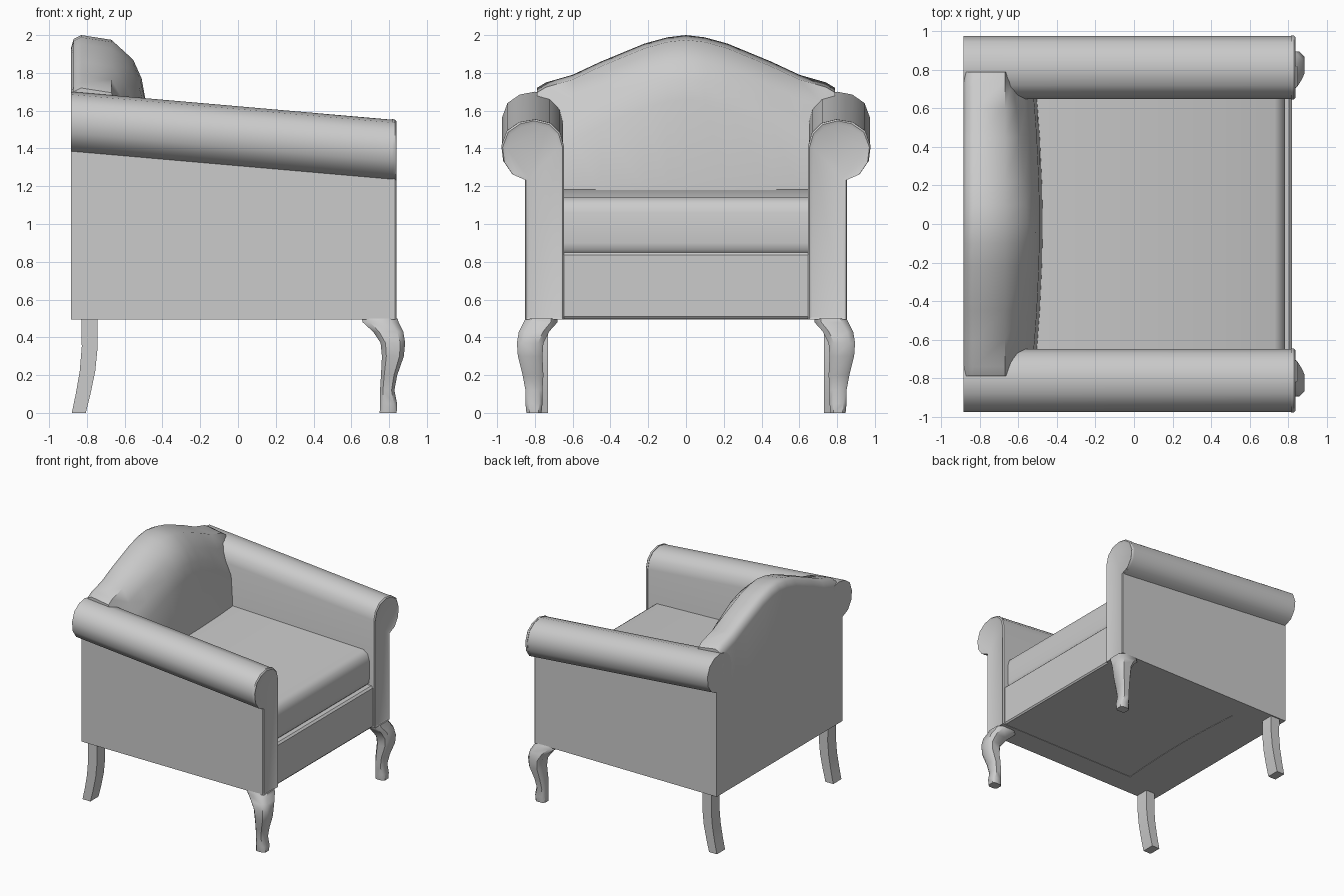
import bpy, bmesh, math

cube = bpy.data.objects.get("Cube")
if cube:
    bpy.data.objects.remove(cube, do_unlink=True)

fabric = bpy.data.materials.new("grey upholstery")
fabric.use_nodes = True
GREY = (0.6, 0.6, 0.6, 1)
fabric.diffuse_color = GREY
fabric.node_tree.nodes["Principled BSDF"].inputs["Base Color"].default_value = GREY


def loft(name, rings, mirror=False, front_inset=0, angle=38):
    """Skin a row of closed rings, cap both ends, optionally mirror across y."""
    bm = bmesh.new()
    rows = [[bm.verts.new(p) for p in ring] for ring in rings]
    n = len(rows[0])
    for a, b in zip(rows, rows[1:]):
        for i in range(n):
            j = (i + 1) % n
            bm.faces.new((a[i], a[j], b[j], b[i]))
    bm.faces.new(rows[0])
    end = bm.faces.new(rows[-1])
    bmesh.ops.recalc_face_normals(bm, faces=bm.faces)
    if front_inset:
        bmesh.ops.inset_region(bm, faces=[end], thickness=front_inset, depth=-0.008)
    me = bpy.data.meshes.new(name)
    bm.to_mesh(me)
    bm.free()
    me.materials.append(fabric)
    me.shade_smooth()
    me.set_sharp_from_angle(angle=math.radians(angle))
    ob = bpy.data.objects.new(name, me)
    bpy.context.collection.objects.link(ob)
    if mirror:
        mod = ob.modifiers.new("Mirror", 'MIRROR')
        mod.use_axis = (False, True, False)
    return ob


# Rolled arms: the roll rises towards the back
ARM = [(0.65, 0.495), (0.85, 0.495), (0.85, 1.235), (0.92, 1.265), (0.965, 1.33),
       (0.975, 1.41), (0.945, 1.49), (0.88, 1.535), (0.8, 1.55), (0.72, 1.53),
       (0.67, 1.48), (0.65, 1.41)]


def arm_ring(x, grow=0.0):
    lift = 0.15 * (0.84 - x) / 1.72
    ring = []
    for y, z in ARM:
        out = grow if y > 0.8 else -grow
        ring.append((x, y + out, z + lift + grow if z > 0.6 else z))
    return ring


loft("arm", [arm_ring(-0.885), arm_ring(0.82)], mirror=True)
# Slim welt and inset panel on the arm fronts
loft("arm_front", [arm_ring(0.815, 0.003), arm_ring(0.83, 0.003), arm_ring(0.838, -0.004)],
     mirror=True, front_inset=0.02)


# Arched back with a rounded crest, reaching down to the base
def back_ring(y, h):
    f = -0.475 - 0.045 * (y / 0.8) ** 2
    crest = f - 0.035 - 0.04 * abs(y) / 0.8
    return [(x, y, z) for x, z in (
        (-0.885, 0.495), (-0.885, h - 0.07), (-0.87, h - 0.02), (-0.83, h),
        (-0.67, h - 0.025), (crest - 0.045, h - 0.13), (crest, h - 0.23),
        (f - 0.015, h - 0.34), (f, 1.19), (f, 0.495))]


HALF_ARCH = [(0.79, 1.72), (0.74, 1.75), (0.6, 1.79), (0.45, 1.86), (0.22, 1.955), (0.1, 1.988)]
arch = [(-y, h) for y, h in HALF_ARCH] + [(0, 2.0)] + HALF_ARCH[::-1]
loft("back_rest", [back_ring(y, h) for y, h in arch], angle=50)

# Seat cushion, sloping slightly to the front
CUSHION = [(-0.6, 0.85), (0.765, 0.85), (0.78, 0.865), (0.785, 0.9),
           (0.785, 1.06), (0.77, 1.11), (0.73, 1.14), (-0.6, 1.185)]
loft("seat_cushion", [[(x, y, z) for x, z in CUSHION] for y in (-0.655, 0.655)])

# Solid seat base below the cushion
BASE = [(-0.6, 0.498), (0.81, 0.498), (0.82, 0.51), (0.82, 0.835), (0.805, 0.85), (-0.6, 0.85)]
loft("seat_base", [[(x, y, z) for x, z in BASE] for y in (-0.655, 0.655)])

# Legs: chamfered cabriole legs in front, square swept legs behind
SQUARE = [(1, 1), (-1, 1), (-1, -1), (1, -1)]
CHAMFERED = [(1, 0.6), (0.6, 1), (-0.6, 1), (-1, 0.6),
             (-1, -0.6), (-0.6, -1), (0.6, -1), (1, -0.6)]


def leg(name, section, stations):
    rings = [[(cx + rx * u, cy + ry * v, z) for u, v in section]
             for z, cx, cy, rx, ry in stations]
    loft(name, rings, mirror=True, angle=45)


leg("front_leg", CHAMFERED, [
    (0.0, 0.795, 0.805, 0.045, 0.04), (0.05, 0.797, 0.805, 0.045, 0.045),
    (0.12, 0.79, 0.805, 0.038, 0.045), (0.2, 0.8, 0.81, 0.043, 0.055),
    (0.3, 0.82, 0.825, 0.058, 0.065), (0.37, 0.82, 0.825, 0.065, 0.07),
    (0.43, 0.795, 0.805, 0.08, 0.08), (0.48, 0.755, 0.77, 0.095, 0.09),
    (0.5, 0.75, 0.765, 0.095, 0.085)])
leg("back_leg", SQUARE, [
    (0.0, -0.843, 0.785, 0.037, 0.055), (0.1, -0.82, 0.785, 0.039, 0.055),
    (0.22, -0.797, 0.785, 0.041, 0.055), (0.35, -0.785, 0.785, 0.042, 0.055),
    (0.5, -0.787, 0.785, 0.043, 0.055)])
